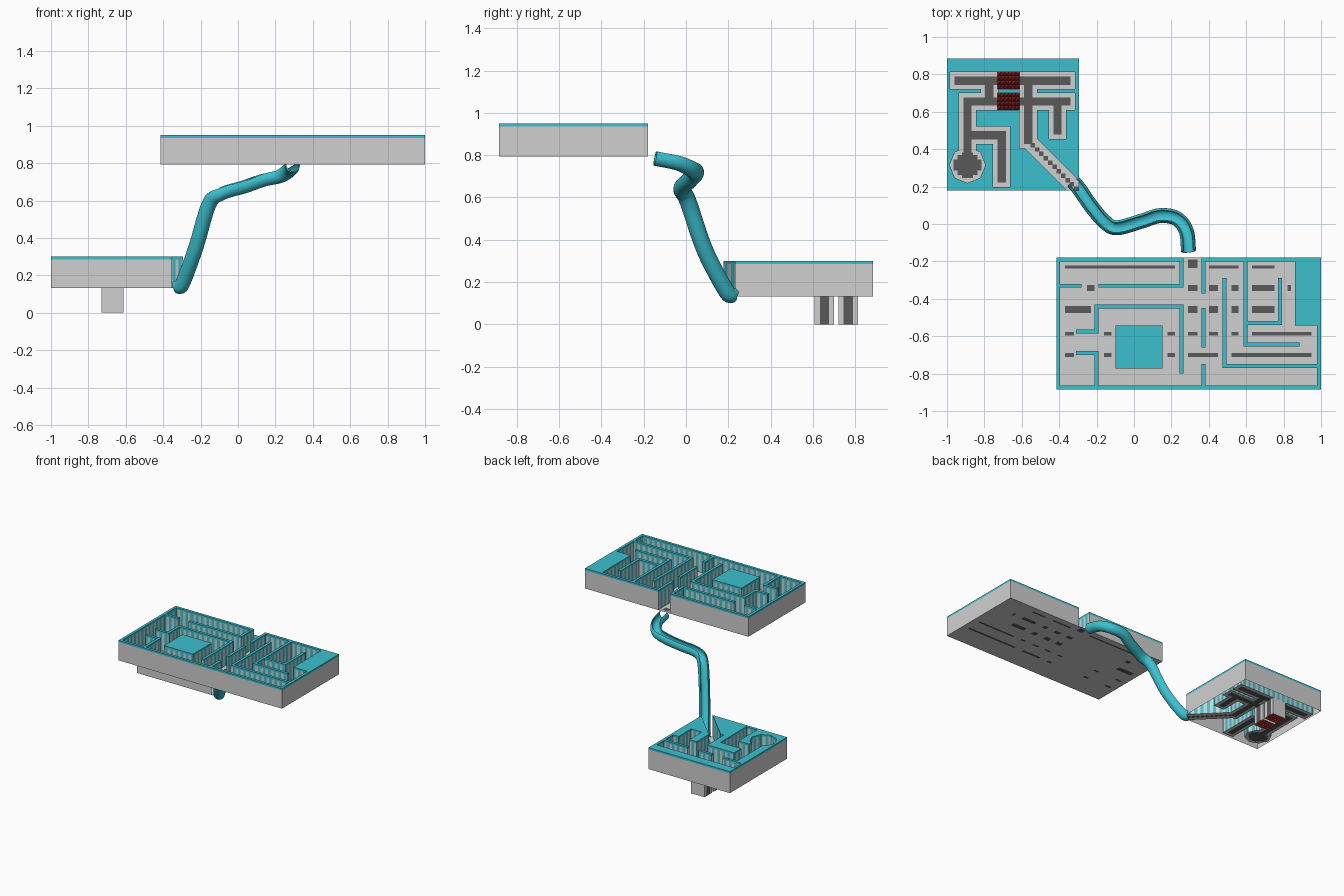
import bpy, bmesh, math
from mathutils import Vector
from mathutils.geometry import delaunay_2d_cdt

cube = bpy.data.objects.get("Cube")
if cube:
    bpy.data.objects.remove(cube, do_unlink=True)


def material(name, rgb):
    mat = bpy.data.materials.new(name)
    mat.use_nodes = True
    mat.diffuse_color = (*rgb, 1)
    mat.node_tree.nodes["Principled BSDF"].inputs["Base Color"].default_value = (*rgb, 1)
    return mat


MATERIALS = [material("teal", (.045, .53, .62)), material("stone grey", (.63, .63, .63)),
             material("dark grey", (.1, .1, .1)), material("dark red", (.36, .025, .025))]
TEAL, GREY, DARK, RED = range(4)
STRIPE = .0225
LIP = .015


def finish(name, bm):
    mesh = bpy.data.meshes.new(name)
    bm.to_mesh(mesh)
    bm.free()
    for mat in MATERIALS:
        mesh.materials.append(mat)
    obj = bpy.data.objects.new(name, mesh)
    bpy.context.collection.objects.link(obj)
    return obj


def add_face(bm, points, mat):
    face = bm.faces.new([bm.verts.new(p) for p in points])
    face.material_index = mat


def wall_quad(bm, a, b, low, high, mat):
    add_face(bm, [(*a, low), (*b, low), (*b, high), (*a, high)], mat)


# Plan shapes: hundredths of a unit in, counter-clockwise polygons out
def box(x0, y0, x1, y1, pad=0.0):
    x0, x1 = sorted((x0, x1))
    y0, y1 = sorted((y0, y1))
    x0, y0, x1, y1 = x0 - pad, y0 - pad, x1 + pad, y1 + pad
    return [Vector(p) / 100 for p in ((x0, y0), (x1, y0), (x1, y1), (x0, y1))]


def octagon(x, y, r):
    return [Vector((x + r * math.cos(i * math.pi / 4), y + r * math.sin(i * math.pi / 4))) / 100
            for i in range(8)]


def inside(p, poly):
    return all((b - a).cross(p - a) > 0 for a, b in zip(poly, poly[1:] + poly[:1]))


def striped_wall(bm, a, b, low, high):
    """Vertical stripes below a plain lip, laid out on a fixed pitch."""
    along = (b - a).normalized()
    axis = along if (along.x + along.y * .9) > 0 else -along
    start, end = sorted((a.dot(axis), b.dot(axis)))
    cuts = [start]
    k = math.floor(start / STRIPE) + 1
    while k * STRIPE < end - 1e-5:
        if k * STRIPE > start + 1e-5:
            cuts.append(k * STRIPE)
        k += 1
    cuts.append(end)
    origin = a - axis * a.dot(axis)
    for s, e in zip(cuts, cuts[1:]):
        mat = GREY if math.floor((s + e) / 2 / STRIPE) % 2 else TEAL
        p, q = origin + axis * s, origin + axis * e
        if axis.dot(along) < 0:
            p, q = q, p
        wall_quad(bm, p, q, low, high - LIP, mat)
    wall_quad(bm, a, b, high - LIP, high, TEAL)


def maze(name, outline, is_wall, shapes, slots, pits, bottom, floor, top):
    """Triangulate the plan, raise the walls, and floor the corridors."""
    coords, edges = [], []
    for poly in [outline] + shapes + slots + pits:
        n = len(coords)
        coords += poly
        edges += [(n + i, n + (i + 1) % len(poly)) for i in range(len(poly))]
    verts, _, tris, *_ = delaunay_2d_cdt(coords, edges, [], 0, 1e-5)
    bm = bmesh.new()
    kinds, kept = {}, []
    for tri in tris:
        mid = sum((verts[i] for i in tri), Vector((0, 0))) / len(tri)
        if not inside(mid, outline):
            continue
        wall = is_wall(mid)
        kept.append((tri, wall))
        for i in range(len(tri)):
            kinds[tri[i], tri[(i + 1) % len(tri)]] = wall
        if not wall and any(inside(mid, p) for p in pits):
            continue
        ground = DARK if any(inside(mid, s) for s in slots) else GREY
        add_face(bm, [(*verts[i], top if wall else floor) for i in tri], TEAL if wall else ground)
        if bottom < floor:
            add_face(bm, [(*verts[i], bottom) for i in reversed(tri)], ground)
    for tri, wall in kept:
        for i in range(len(tri) if wall else 0):
            e, f = tri[i], tri[(i + 1) % len(tri)]
            other = kinds.get((f, e))
            if other is None:
                wall_quad(bm, verts[e], verts[f], bottom, top - LIP, GREY)
                wall_quad(bm, verts[e], verts[f], top - LIP, top, TEAL)
            elif not other:
                striped_wall(bm, verts[e], verts[f], floor, top)
    return finish(name, bm)


# Upper maze: wall centrelines, solid pillars, and dark floor slots
L, R, B, T = -41.5, 100, -88.5, -17.9
upper_lines = [
    (L + 1, B + 1, L + 1, T - 1), (R - 1, B + 1, R - 1, T - 1), (L + 1, B + 1, R - 1, B + 1),
    (L + 1, T - 1, 25.4, T - 1), (37.2, T - 1, R - 1, T - 1),
    (L, -33, -29, -33), (-18, -33, 25.4, -33), (25.4, T - 1, 25.4, -33), (37.2, T - 1, 37.2, -36),
    (-20, -44, 25.4, -44), (25.4, -44, 25.4, -79), (-20, -44, -20, -57.5), (-30, -57.5, -20, -57.5),
    (-30, -69, -20, -69), (-20, -69, -20, B + 1), (37.2, -46, 37.2, -65), (37.2, -76, 37.2, B + 1),
    (48.4, -30, 48.4, -76), (48.4, -76, R - 1, -76), (59.6, T - 1, 59.6, -64.4),
    (59.6, -64.4, 87.5, -64.4), (59.6, -53, 78, -53), (78, -53, 78, -30)]
upper_walls = [box(*w, pad=1.05) for w in upper_lines]
upper_walls += [box(-10, -77.3, 15.2, -54.3), box(86, -54.3, R, T)]
slot_rows = [
    (-23.1, .8, [(-37, 22), (40, 56), (63, 75)]),
    (-34.3, 1.6, [(-25, -21), (29, 34), (40, 45), (52, 56), (63, 75), (82, 84)]),
    (-45.8, 1.9, [(-37, -23), (29, 34), (40, 45), (52, 56), (63, 75)]),
    (-58.6, .9, [(-37, -32), (-16, -12), (18, 22), (29, 34), (40, 45), (52, 56), (63, 95)]),
    (-70.1, 1, [(-37, -32), (-16, -12), (18, 22), (29, 45), (52, 95)])]
upper_slots = [box(a, y - h, b, y + h) for y, h, spans in slot_rows for a, b in spans]
upper_slots.append(box(29, -23.5, 34, -18.9))
maze("upper_maze", box(L, B, R, T), lambda p: any(inside(p, w) for w in upper_walls),
     upper_walls, upper_slots, [], .793, .798, .95)

# Lower maze: corridor centrelines, round chamber, sloping exit, open underside
ROWS = (76.7, 65.5)
corridors = [
    (-93.8, ROWS[0], -36.2, ROWS[0]), (-89, ROWS[1], -36.2, ROWS[1]), (-89, ROWS[1], -89, 32),
    (-89, 47.4, -70.8, 47.4), (-70.8, 47.4, -70.8, 24.5), (-77.3, ROWS[0], -77.3, ROWS[1]),
    (-56.5, ROWS[0], -56.5, 45), (-40.9, ROWS[1], -40.9, 50)]
exit_start, exit_end = Vector((-.565, .445)), Vector((-.25, .13))
side = Vector((1, 1)).normalized() * .041
exit_lane = [exit_start - side, exit_end - side, exit_end + side, exit_start + side]
lower_open = [box(*c, pad=4.6) for c in corridors] + [octagon(-89, 31.5, 9.6), exit_lane]
lower_dark = [box(*c, pad=2.25) for c in corridors]
lower_dark += [box(-89 - w, 31.5 - h, -89 + w, 31.5 + h) for w, h in ((7.5, 3), (5.3, 5.3), (3, 6.8))]
for i in range(12):
    p = exit_start.lerp(exit_end, i / 13.5) * 100
    lower_dark.append(box(*p, *p, pad=1.2))
pits = [box(-73, y - 4.6, -61.2, y + 4.6) for y in ROWS]
maze("lower_maze", box(-100, 17.8, -29.5, 88.5), lambda p: not any(inside(p, c) for c in lower_open),
     lower_open, lower_dark, pits, .132, .132, .30)

# Pits hanging under the lower maze, with rows of spikes at the bottom
for pit, label in zip(pits, ("back", "front")):
    bm = bmesh.new()
    for i in range(4):
        a, b = pit[i], pit[(i + 1) % 4]
        stops = [(0, 1, GREY)] if i % 2 == 0 else [(0, .26, GREY), (.26, .74, DARK), (.74, 1, GREY)]
        for s, e, mat in stops:
            wall_quad(bm, a.lerp(b, s), a.lerp(b, e), 0, .132, mat)
    finish(label + "_pit_walls", bm)
    bm = bmesh.new()
    columns, rows = 6, 4
    size = pit[2] - pit[0]
    step = Vector((size.x / columns, size.y / rows))
    for c in range(columns):
        for r in range(rows):
            low = pit[0] + Vector((c * step.x, r * step.y))
            ring = [low, low + Vector((step.x, 0)), low + step, low + Vector((0, step.y))]
            tip = (*(low + step / 2), .025)
            for i in range(4):
                add_face(bm, [(*ring[i], .001), (*ring[(i + 1) % 4], .001), tip], RED)
    finish(label + "_pit_spikes", bm)

# Slide: an open-topped pipe swept along a smooth path
path = [Vector(p) / 100 for p in (
    (-32, 22, 14), (-29.5, 19, 16), (-22.5, 9, 35), (-15.5, 1, 58), (-9, -2, 64), (4, 1.5, 68),
    (14, 4.5, 71.5), (23, 2.8, 73.5), (28, -4, 76.8), (29.2, -14.5, 79))]


def spline(t):
    i = min(int(t), len(path) - 2)
    f = t - i
    p1, p2 = path[i], path[i + 1]
    p0 = path[i - 1] if i else p1 * 2 - p2
    p3 = path[i + 2] if i + 2 < len(path) else p2 * 2 - p1
    return (p1 * 2 + (p2 - p0) * f + (p0 * 2 - p1 * 5 + p2 * 4 - p3) * f ** 2
            + (p1 * 3 - p0 - p2 * 3 + p3) * f ** 3) / 2


arc = [math.radians(90 + 45 + i * (360 - 90) / 16) for i in range(17)]
profile = [(.04 * math.cos(a), .04 * math.sin(a)) for a in arc]
profile += [(.033 * math.cos(a), .033 * math.sin(a)) for a in reversed(arc)]
bm = bmesh.new()
rings, steps = [], 72
for k in range(steps + 1):
    t = k / steps * (len(path) - 1)
    tangent = (spline(min(t + .02, len(path) - 1)) - spline(max(t - .02, 0))).normalized()
    across = tangent.cross(Vector((0, 0, 1))).normalized()
    up = across.cross(tangent)
    rings.append([bm.verts.new(spline(t) + across * x + up * y) for x, y in profile])
n = len(profile)
for r0, r1 in zip(rings, rings[1:]):
    for i in range(n):
        bm.faces.new((r0[i], r0[(i + 1) % n], r1[(i + 1) % n], r1[i]))
for ring in (rings[0], rings[-1]):
    for i in range(n // 2 - 1):
        bm.faces.new((ring[i], ring[i + 1], ring[n - 2 - i], ring[n - 1 - i]))
bmesh.ops.recalc_face_normals(bm, faces=bm.faces)
slide = finish("slide", bm)
bpy.ops.object.select_all(action='DESELECT')
slide.select_set(True)
bpy.context.view_layer.objects.active = slide
bpy.ops.object.shade_smooth_by_angle(angle=math.radians(40))
